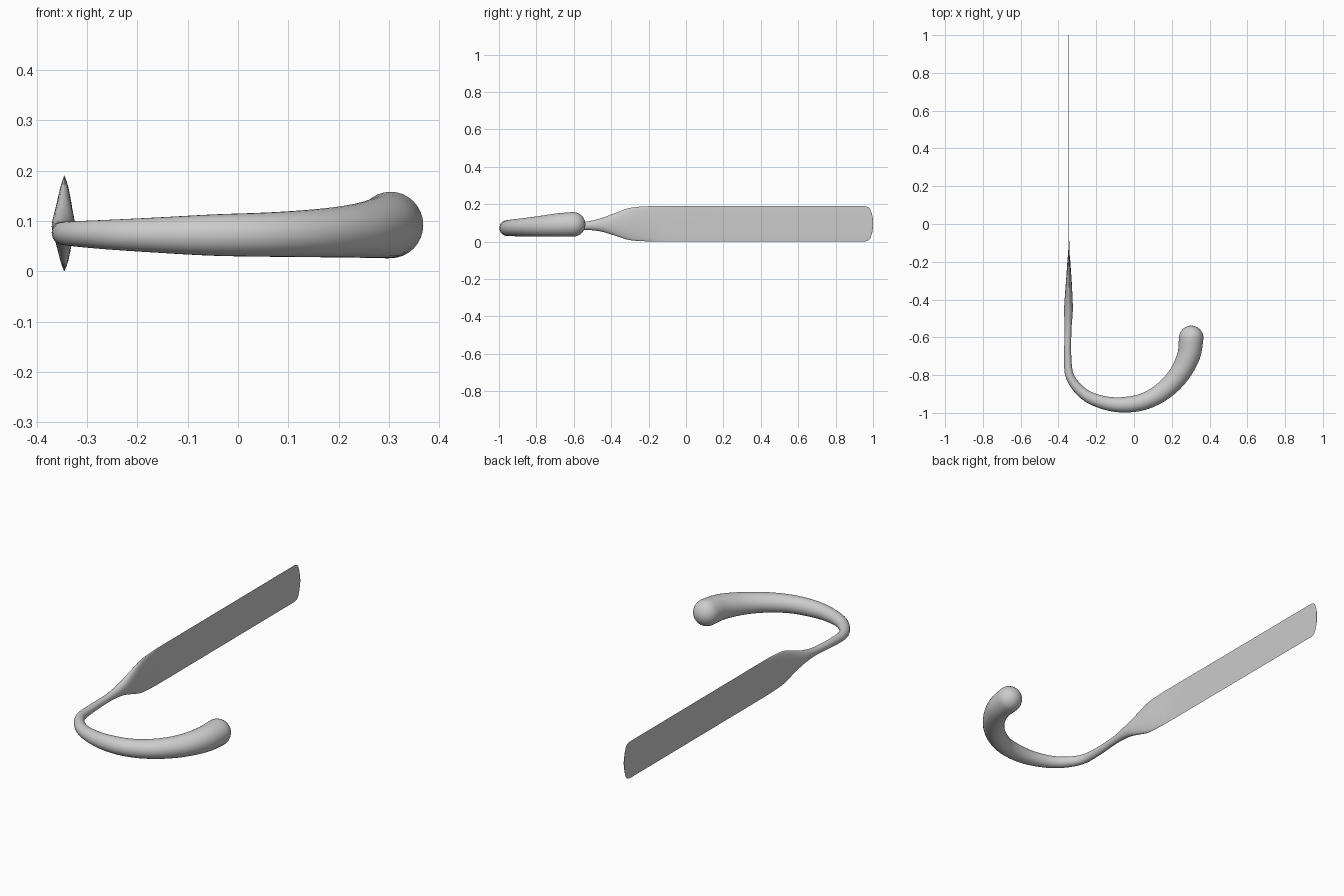
import bpy, bmesh, math
from mathutils import Vector

if "Cube" in bpy.data.objects:
    bpy.data.objects.remove(bpy.data.objects["Cube"])

# stations: x, y, centre z, half width, half height
STATIONS = [
    (-0.345, 0.94, 0.095, 0.002, 0.095),
    (-0.345, 0.40, 0.095, 0.002, 0.095),
    (-0.345, -0.08, 0.095, 0.002, 0.095),
    (-0.345, -0.20, 0.095, 0.008, 0.094),
    (-0.345, -0.30, 0.094, 0.015, 0.086),
    (-0.346, -0.38, 0.092, 0.020, 0.060),
    (-0.347, -0.46, 0.089, 0.023, 0.034),
    (-0.349, -0.56, 0.083, 0.018, 0.020),
    (-0.351, -0.70, 0.077, 0.019, 0.021),
    (-0.338, -0.81, 0.075, 0.023, 0.024),
    (-0.265, -0.90, 0.073, 0.029, 0.029),
    (-0.160, -0.946, 0.072, 0.035, 0.035),
    (-0.050, -0.957, 0.072, 0.041, 0.041),
    (0.060, -0.937, 0.073, 0.045, 0.044),
    (0.160, -0.880, 0.076, 0.050, 0.048),
    (0.240, -0.795, 0.081, 0.055, 0.054),
    (0.290, -0.695, 0.088, 0.061, 0.062),
    (0.303, -0.604, 0.092, 0.065, 0.066),
]


def smooth(stations, steps):
    # Catmull-Rom through the stations
    p = [Vector(s) for s in stations]
    p = [p[0] * 2 - p[1]] + p + [p[-1] * 2 - p[-2]]
    out = []
    for i in range(1, len(p) - 2):
        a, b, c, d = p[i - 1:i + 3]
        for k in range(steps):
            t = k / steps
            out.append(0.5 * (2 * b + (c - a) * t + (2 * a - 5 * b + 4 * c - d) * t ** 2
                              + (3 * b - a - 3 * c + d) * t ** 3))
    return out + [p[-2]]


# rounded blade tip
tip = [Vector((-0.345, y, 0.095, 0.002, h)) for y, h in
       ((0.9995, 0.02), (0.996, 0.045), (0.99, 0.065), (0.985, 0.078), (0.976, 0.088), (0.96, 0.094))]
rows = tip + smooth(STATIONS, 4)

# domed butt of the hook
x, y, z, w, h = STATIONS[-1]
for k in range(1, 8):
    a = math.radians(k * 12)
    rows.append(Vector((x, y + 0.066 * math.sin(a), z, w * math.cos(a), h * math.cos(a))))

# loft elliptical rings along the path
N = 32
bm = bmesh.new()
rings = []
for i, r in enumerate(rows):
    a, b = rows[max(i - 1, 0)], rows[min(i + 1, len(rows) - 1)]
    t = Vector((b[0] - a[0], b[1] - a[1], 0)).normalized()
    if i >= len(rows) - 8:
        t = Vector((0, 1, 0))
    side = Vector((t.y, -t.x, 0))
    c = Vector((r[0], r[1], r[2]))
    rings.append([bm.verts.new(c + side * r[3] * math.cos(2 * math.pi * k / N)
                               + Vector((0, 0, r[4] * math.sin(2 * math.pi * k / N)))) for k in range(N)])
for a, b in zip(rings, rings[1:]):
    for k in range(N):
        bm.faces.new((a[k], a[(k + 1) % N], b[(k + 1) % N], b[k]))
bm.faces.new(rings[0])
bm.faces.new(rings[-1])
bmesh.ops.recalc_face_normals(bm, faces=bm.faces)

me = bpy.data.meshes.new("hooked_blade")
bm.to_mesh(me)
bm.free()
ob = bpy.data.objects.new("hooked_blade", me)
bpy.context.collection.objects.link(ob)
mat = bpy.data.materials.new("plain_grey")
mat.diffuse_color = (0.6, 0.6, 0.6, 1)
mat.use_nodes = True
mat.node_tree.nodes["Principled BSDF"].inputs["Base Color"].default_value = mat.diffuse_color
me.materials.append(mat)
bpy.context.view_layer.objects.active = ob
ob.select_set(True)
bpy.ops.object.shade_smooth_by_angle(angle=math.radians(40))
